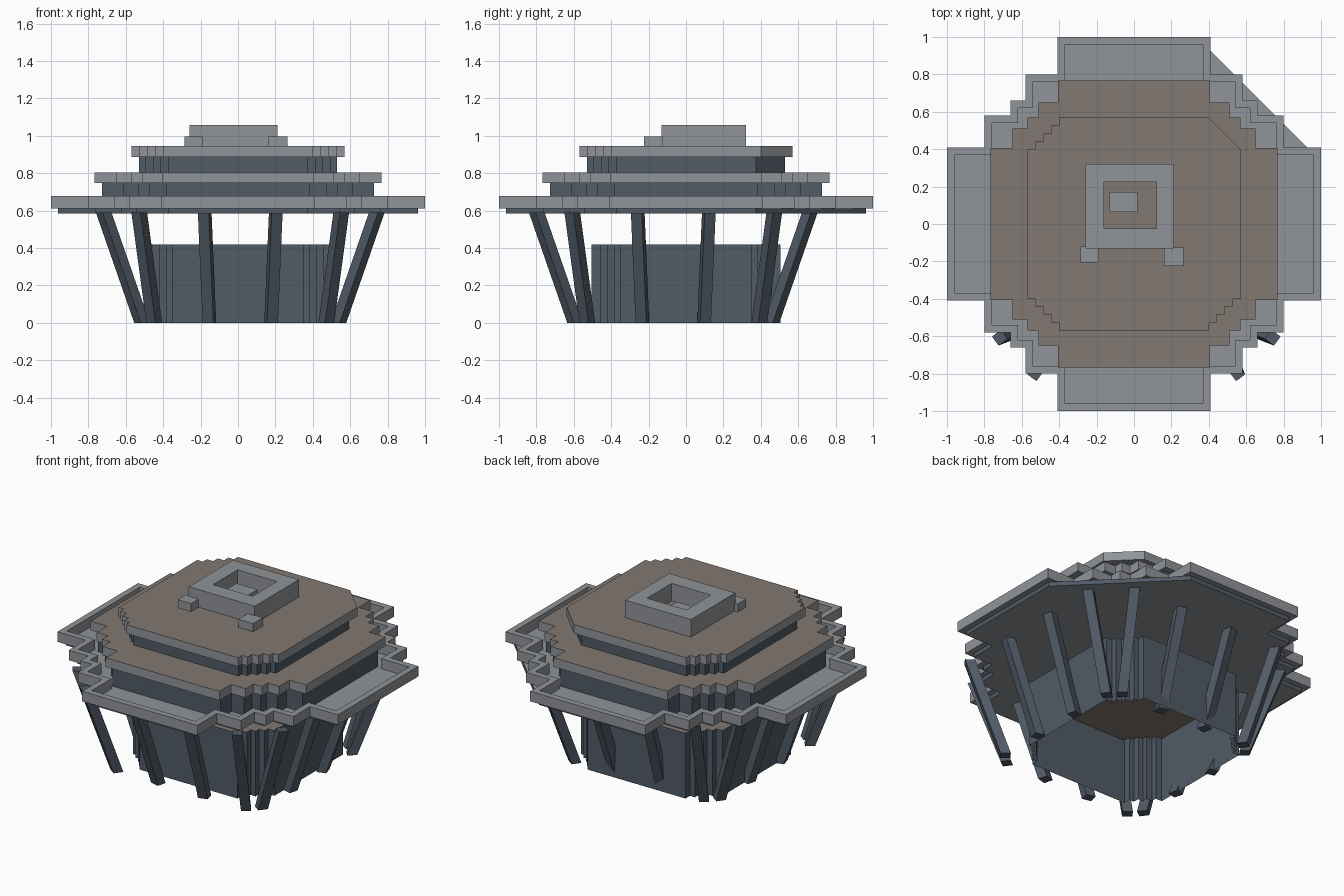
import bpy, bmesh, math
from mathutils import Vector

if "Cube" in bpy.data.objects:
    bpy.data.objects.remove(bpy.data.objects["Cube"])


def mat(name, rgb):
    m = bpy.data.materials.new(name)
    m.diffuse_color = (*rgb, 1)
    m.use_nodes = True
    m.node_tree.nodes["Principled BSDF"].inputs["Base Color"].default_value = m.diffuse_color
    return m


GREY = mat("light_concrete", (0.28, 0.295, 0.315))
BROWN = mat("brown_roofing", (0.225, 0.19, 0.165))
DARK = mat("dark_blue_steel", (0.082, 0.104, 0.132))


def finish(name, bm, mats):
    bmesh.ops.recalc_face_normals(bm, faces=bm.faces)
    me = bpy.data.meshes.new(name)
    bm.to_mesh(me)
    bm.free()
    for m in mats:
        me.materials.append(m)
    ob = bpy.data.objects.new(name, me)
    bpy.context.collection.objects.link(ob)
    return ob


# Octagon-like plan with stepped corners; the back right corner may be cut straight
def stair(h, a, m, c, n, cut=False, inset=0.0):
    h, a, m, c, n = (v - inset for v in (h, a, m, c, n))
    quarter = [(h, a), (m, a), (m, c), (n, c), (n, n), (c, n), (c, m), (a, m), (a, h)]
    pts = []
    for k in range(4):
        q = [quarter[0], quarter[-1]] if (cut and k == 0) else quarter
        for x, y in q:
            for _ in range(k):
                x, y = -y, x
            pts.append((x, y))
    return pts


# Prism with separate side, top and bottom colours
def prism(name, pts, z0, z1, side, top=None, bottom=None):
    bm = bmesh.new()
    lo = [bm.verts.new((x, y, z0)) for x, y in pts]
    hi = [bm.verts.new((x, y, z1)) for x, y in pts]
    n = len(pts)
    for i in range(n):
        j = (i + 1) % n
        bm.faces.new((lo[i], lo[j], hi[j], hi[i]))
    if top:
        bm.faces.new(hi).material_index = 1
    if bottom:
        bm.faces.new(lo[::-1]).material_index = 2
    return finish(name, bm, [side, top or side, bottom or side])


# Upright ring between two matching loops
def ring(name, outer, inner, z0, z1, m):
    bm = bmesh.new()
    loops = [[bm.verts.new((x, y, z)) for x, y in p]
             for p, z in ((outer, z0), (outer, z1), (inner, z1), (inner, z0))]
    n = len(outer)
    for a, b in zip(loops, loops[1:] + loops[:1]):
        for i in range(n):
            j = (i + 1) % n
            bm.faces.new((a[i], a[j], b[j], b[i]))
    return finish(name, bm, [m])


def rect(x0, x1, y0, y1):
    return [(x0, y0), (x1, y0), (x1, y1), (x0, y1)]


def box(name, x0, x1, y0, y1, z0, z1, m):
    return prism(name, rect(x0, x1, y0, y1), z0, z1, m, m, m)


# Ground floor shell, open below
prism("base_walls", stair(0.505, 0.35, 0.46, 0.385, 0.42), 0, 0.42, DARK, BROWN)

# Lower deck and its parapet
deck = (1.0, 0.41, 0.8, 0.58, 0.66)
prism("lower_deck", stair(*deck, cut=True, inset=0.037), 0.585, 0.612, DARK, GREY, GREY)
ring("lower_parapet", stair(*deck), stair(*deck, inset=0.04), 0.612, 0.677, GREY)

# Middle and upper storeys
prism("middle_walls", stair(0.728, 0.385, 0.615, 0.475, 0.535), 0.612, 0.747, DARK)
prism("middle_roof", stair(0.768, 0.405, 0.65, 0.51, 0.57), 0.747, 0.805, GREY, BROWN, GREY)
prism("upper_walls", stair(0.53, 0.375, 0.495, 0.415, 0.455, True), 0.805, 0.888, DARK)
prism("upper_roof", stair(0.57, 0.4, 0.53, 0.44, 0.485, True), 0.888, 0.945, GREY, BROWN, GREY)

# Rooftop plant enclosure and small units
ring("roof_enclosure", rect(-0.26, 0.21, -0.13, 0.32), rect(-0.16, 0.12, -0.025, 0.225),
     0.945, 1.058, GREY)
box("inner_roof_unit", -0.13, 0.02, 0.065, 0.17, 0.945, 1.0, GREY)
box("left_roof_unit", -0.285, -0.19, -0.205, -0.12, 0.945, 0.997, GREY)
box("right_roof_unit", 0.16, 0.265, -0.225, -0.125, 0.945, 0.997, GREY)


# Sixteen splayed support legs, turned to face outwards
def leg(name, foot, head):
    bm = bmesh.new()
    ang = math.atan2(head[1], head[0])
    u = Vector((math.cos(ang), math.sin(ang), 0)) * 0.03
    v = Vector((-math.sin(ang), math.cos(ang), 0)) * 0.03
    centre = Vector((0.012, -0.068, 0))
    loops = []
    for (x, y), z in ((foot, 0), (head, 0.59)):
        c = centre + Vector((x, y, z))
        loops.append([bm.verts.new(c + d) for d in (u + v, v - u, -u - v, u - v)])
    lo, hi = loops
    for i in range(4):
        j = (i + 1) % 4
        bm.faces.new((lo[i], lo[j], hi[j], hi[i]))
    bm.faces.new(lo[::-1])
    bm.faces.new(hi)
    finish(name, bm, [DARK])


pairs = [((0.525, 0.165), (0.73, 0.19)), ((0.525, 0.46), (0.73, 0.54)),
         ((0.46, 0.525), (0.54, 0.73)), ((0.165, 0.525), (0.19, 0.73))]
i = 0
for sx in (1, -1):
    for sy in (1, -1):
        for f, t in pairs:
            i += 1
            leg(f"support_leg_{i}", (f[0] * sx, f[1] * sy), (t[0] * sx, t[1] * sy))
